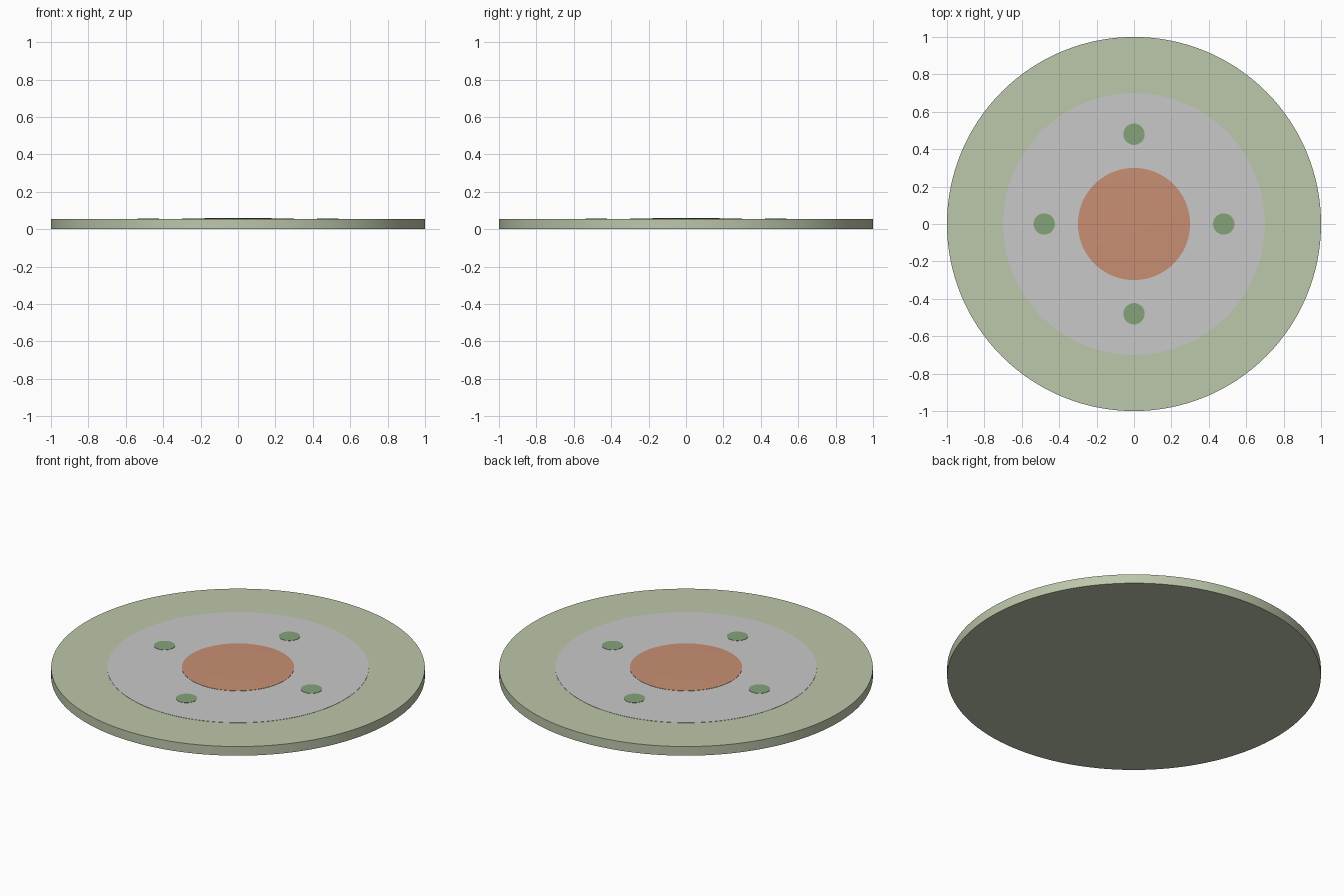
import bpy, bmesh, math

if "Cube" in bpy.data.objects:
    bpy.data.objects.remove(bpy.data.objects["Cube"])


def material(name, rgb):
    # sRGB 0-255 to linear
    lin = [((c / 255 + 0.055) / 1.055) ** 2.4 for c in rgb]
    m = bpy.data.materials.new(name)
    m.diffuse_color = (*lin, 1)
    m.use_nodes = True
    m.node_tree.nodes["Principled BSDF"].inputs["Base Color"].default_value = m.diffuse_color
    return m


sage = material("sage green", (188, 199, 170))
grey = material("light grey", (201, 201, 201))
clay = material("terracotta", (201, 143, 115))
leaf = material("leaf green", (131, 163, 122))


def turned(name, profile, mat, x=0, y=0, sides=128):
    """Solid of revolution from (radius, z) points, capped at both ends."""
    bm = bmesh.new()
    rings = [[bm.verts.new((r * math.cos(2 * math.pi * i / sides),
                            r * math.sin(2 * math.pi * i / sides), z))
              for i in range(sides)] for r, z in profile]
    for a, b in zip(rings, rings[1:]):
        for i in range(sides):
            j = (i + 1) % sides
            bm.faces.new((a[i], a[j], b[j], b[i]))
    bm.faces.new(rings[0][::-1])
    bm.faces.new(rings[-1])
    me = bpy.data.meshes.new(name)
    bm.to_mesh(me)
    bm.free()
    me.materials.append(mat)
    ob = bpy.data.objects.new(name, me)
    ob.location = (x, y, 0)
    bpy.context.collection.objects.link(ob)
    bpy.context.view_layer.objects.active = ob
    bpy.ops.object.select_all(action='DESELECT')
    ob.select_set(True)
    bpy.ops.object.shade_smooth_by_angle(angle=math.radians(30))
    return ob


# Round base plate
turned("base_disc", [(1.0, 0), (1.0, 0.054)], sage)

# Thin grey inlay
turned("middle_inlay", [(0.70, 0.052), (0.70, 0.0555)], grey)

# Centre plate, very slightly raised
turned("centre_plate", [(0.30, 0.053), (0.30, 0.057), (0.16, 0.059)], clay)

# Four round spots
for k in range(4):
    a = k * math.pi / 2
    turned(f"spot_{k + 1}", [(0.057, 0.053), (0.057, 0.057)], leaf,
           0.48 * math.cos(a), 0.48 * math.sin(a), 48)
